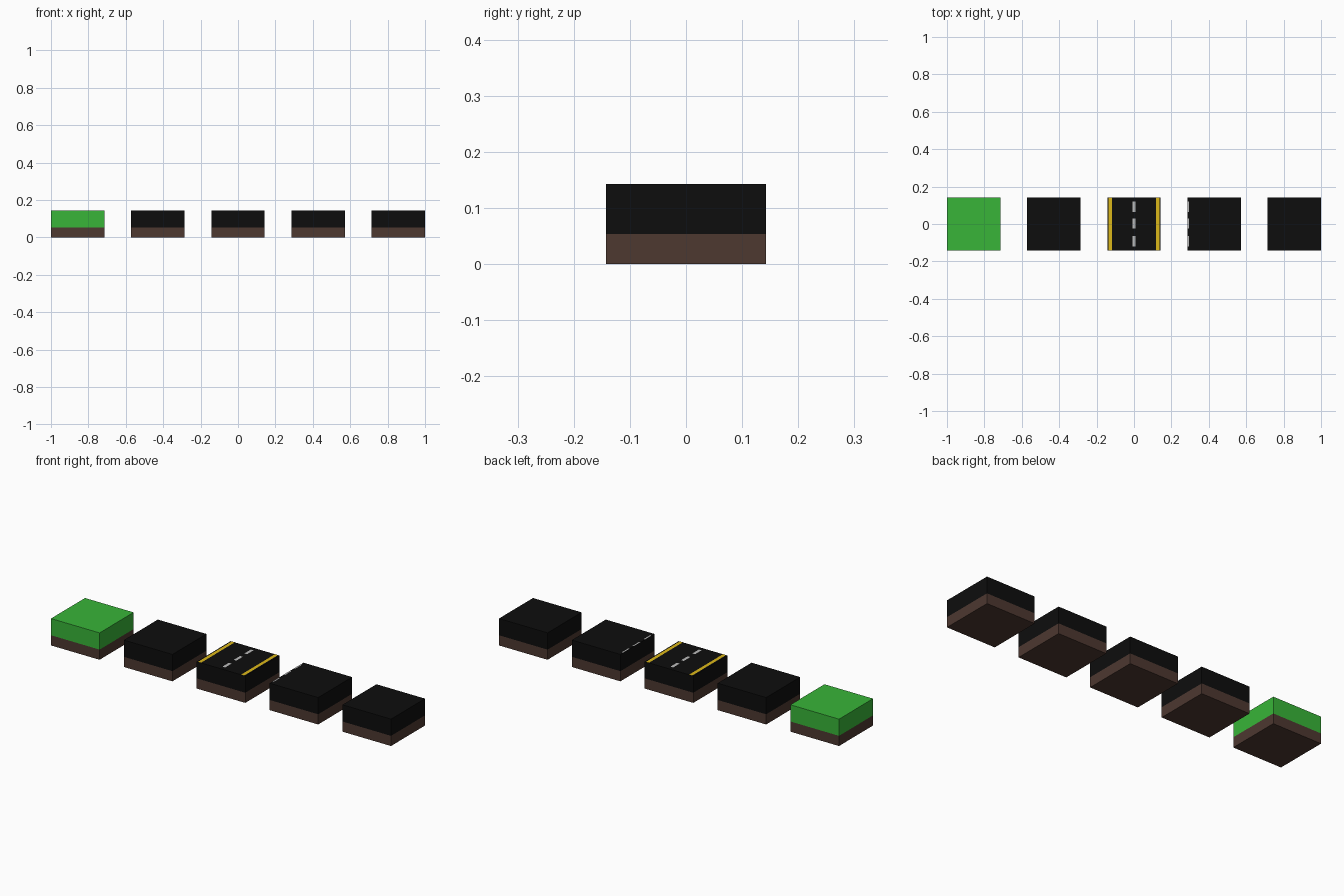
import bpy, bmesh
from mathutils import Matrix, Vector

if "Cube" in bpy.data.objects:
    bpy.data.objects.remove(bpy.data.objects["Cube"])

SIZE = 2 / 7          # tile width
PITCH = 3 / 7         # tile spacing
HEIGHT = 1 / 7
SOIL_TOP = 0.054
LIFT = 0.0006         # paint sits just above the road


def material(name, color):
    m = bpy.data.materials.new(name)
    m.diffuse_color = (*color, 1)
    m.use_nodes = True
    m.node_tree.nodes["Principled BSDF"].inputs["Base Color"].default_value = m.diffuse_color
    return m


soil = material("soil", (0.075, 0.04, 0.03))
grass = material("grass", (0.04, 0.46, 0.04))
asphalt = material("asphalt", (0.004, 0.004, 0.004))
yellow = material("yellow_paint", (0.72, 0.48, 0.01))
white = material("white_paint", (0.5, 0.5, 0.5))


def add_object(name, bm, mats):
    me = bpy.data.meshes.new(name)
    bm.to_mesh(me)
    bm.free()
    for m in mats:
        me.materials.append(m)
    ob = bpy.data.objects.new(name, me)
    bpy.context.collection.objects.link(ob)
    return ob


def tile(name, x, top):
    """Closed block split into a soil band and a surface layer."""
    bm = bmesh.new()
    bmesh.ops.create_cube(bm, size=1, matrix=Matrix.Translation((x, 0, HEIGHT / 2))
                          @ Matrix.Diagonal((SIZE, SIZE, HEIGHT, 1)))
    bmesh.ops.bisect_plane(bm, geom=bm.verts[:] + bm.edges[:] + bm.faces[:],
                           plane_co=Vector((0, 0, SOIL_TOP)), plane_no=Vector((0, 0, 1)))
    for f in bm.faces:
        f.material_index = int(f.calc_center_median().z > SOIL_TOP)
    add_object(name, bm, [soil, top])


def paint(name, rects, mat):
    """Flat paint strips, each given as x0, x1, y0, y1."""
    bm = bmesh.new()
    z = HEIGHT + LIFT
    for x0, x1, y0, y1 in rects:
        bm.faces.new([bm.verts.new(p) for p in
                      ((x0, y0, z), (x1, y0, z), (x1, y1, z), (x0, y1, z))])
    add_object(name, bm, [mat])


# Row of five tiles
for i, (name, top) in enumerate([("grass_tile", grass), ("plain_road_tile", asphalt),
                                 ("marked_road_tile", asphalt), ("lane_edge_tile", asphalt),
                                 ("end_road_tile", asphalt)]):
    tile(name, (i - 2) * PITCH, top)

# Yellow edge lines on the middle tile
h = SIZE / 2
paint("edge_lines", [(-0.136, -0.118, -h, h), (0.118, 0.136, -h, h)], yellow)

# Dashed centre line, and a half-width dashed line on the next tile's left edge
dashes = [(y - 0.027, y + 0.027) for y in (-0.092, 0.002, 0.092)]
paint("centre_dashes", [(-0.008, 0.008, *d) for d in dashes], white)
edge = PITCH - h
paint("border_dashes", [(edge, edge + 0.008, *d) for d in dashes], white)
